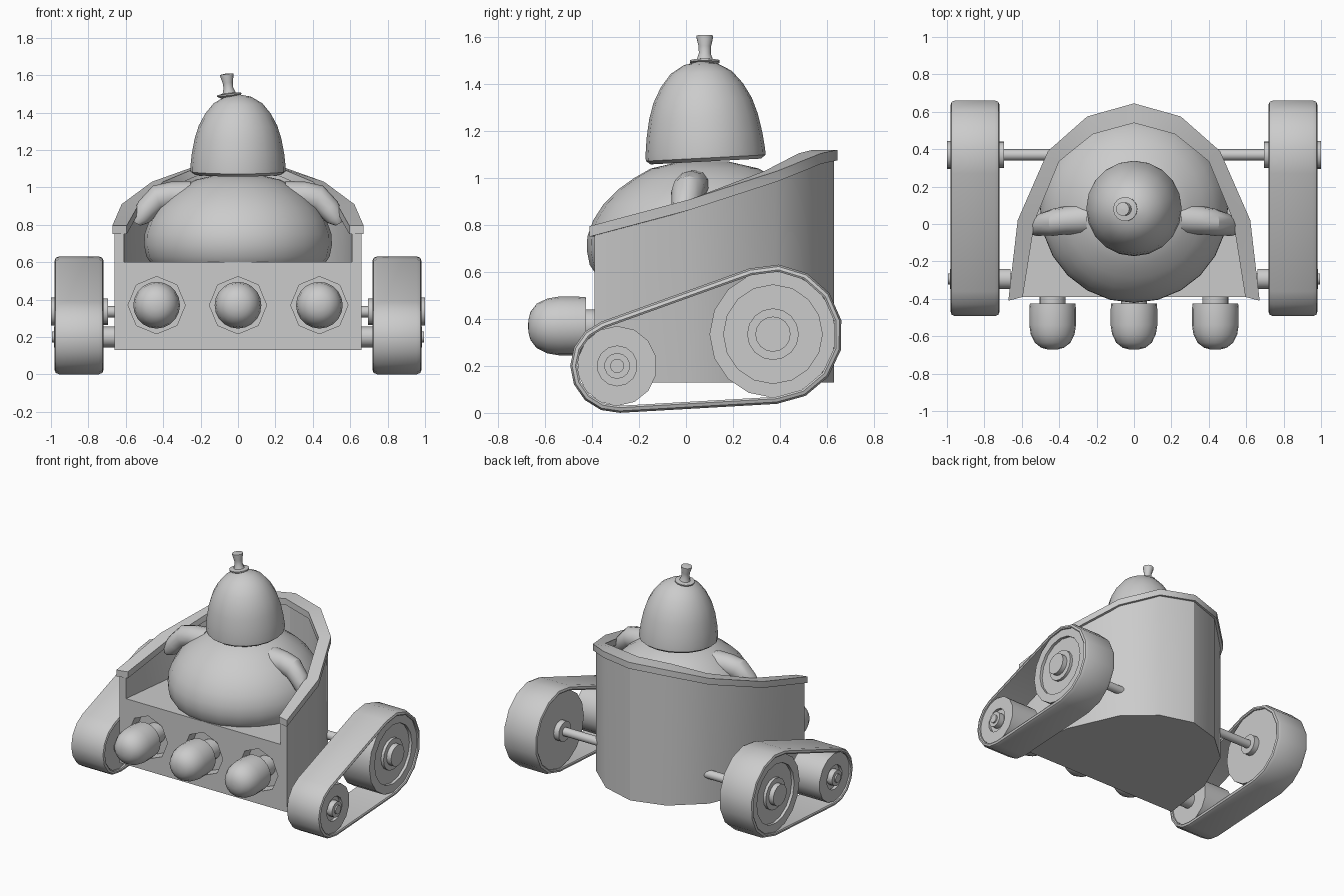
import bpy, bmesh, math
from mathutils import Vector, Matrix

if "Cube" in bpy.data.objects:
    bpy.data.objects.remove(bpy.data.objects["Cube"])

grey = bpy.data.materials.new("plain_grey")
grey.diffuse_color = (0.6, 0.6, 0.6, 1)
grey.use_nodes = True
grey.node_tree.nodes["Principled BSDF"].inputs["Base Color"].default_value = grey.diffuse_color


def smooth(ob, angle=32):
    bpy.ops.object.select_all(action='DESELECT')
    ob.select_set(True)
    bpy.context.view_layer.objects.active = ob
    bpy.ops.object.shade_smooth_by_angle(angle=math.radians(angle))


def make(name, verts, faces, matrix=None):
    """Mesh object from vertices and faces with outward normals."""
    me = bpy.data.meshes.new(name)
    me.from_pydata([tuple(v) for v in verts], [], faces)
    bm = bmesh.new()
    bm.from_mesh(me)
    bmesh.ops.remove_doubles(bm, verts=bm.verts, dist=1e-5)
    if matrix:
        bmesh.ops.transform(bm, matrix=matrix, verts=bm.verts)
    bmesh.ops.recalc_face_normals(bm, faces=bm.faces)
    bm.to_mesh(me)
    bm.free()
    me.materials.append(grey)
    ob = bpy.data.objects.new(name, me)
    bpy.context.collection.objects.link(ob)
    smooth(ob)
    return ob


def sweep(name, rings, closed=False, caps=True, matrix=None):
    """Skin a row of equal-sized rings."""
    n = len(rings[0])
    verts = [v for r in rings for v in r]
    faces = []
    for i in range(len(rings) if closed else len(rings) - 1):
        j = (i + 1) % len(rings)
        for k in range(n):
            m = (k + 1) % n
            faces.append((i * n + k, i * n + m, j * n + m, j * n + k))
    if caps and not closed:
        faces += [tuple(range(n)), tuple(range(len(verts) - n, len(verts)))]
    return make(name, verts, faces, matrix)


def lathe(name, profile, segs, matrix):
    """Turn (radius, height) points about the local z axis."""
    rings = []
    for r, h in profile:
        r = max(r, 0.002)
        rings.append([(r * math.cos(2 * math.pi * k / segs),
                       r * math.sin(2 * math.pi * k / segs), h) for k in range(segs)])
    return sweep(name, rings, matrix=matrix)


def mirrored(pts):
    """Right half outline (front to rear centre) to a full right-to-left outline."""
    return pts + [(-x, *rest) for x, *rest in reversed(pts[:-1])]


# Hull tub: outline with wall top height, inner outline, floor at 0.6
outer = mirrored([(.66, -.39, .775), (.605, .02, .88), (.445, .38, 1.0), (.24, .56, 1.07), (0, .63, 1.09)])
inner = mirrored([(.61, -.39, .775), (.56, .02, .88), (.405, .35, 1.0), (.215, .52, 1.07), (0, .585, 1.09)])
n = len(outer)
verts = ([(x, y, .13) for x, y, z in outer] + list(outer) + list(inner)
         + [(x, y, .6) for x, y, z in inner])
faces = [tuple(range(n)), tuple(range(3 * n, 4 * n))]
for i in range(n - 1):
    for row in range(3):
        a = row * n + i
        faces.append((a, a + 1, a + n + 1, a + n))
faces.append((0, n, 2 * n, 3 * n, 4 * n - 1, 3 * n - 1, 2 * n - 1, n - 1))
hull = make("hull", verts, faces)

# Rim along the top of the wall
rim_out = mirrored([(.672, -.41, .795), (.622, .02, .91), (.46, .39, 1.03), (.25, .575, 1.105), (0, .645, 1.12)])
rim_in = mirrored([(.595, -.39, .795), (.53, .02, .91), (.40, .335, 1.03), (.22, .48, 1.105), (0, .54, 1.12)])
rings = []
for o, i in zip(rim_out, rim_in):
    drop = Vector((0, 0, -.045))
    rings.append([Vector(o), Vector(i), Vector(i) + drop, Vector(o) + drop])
rim = sweep("rim", rings)

# Lamps standing in octagonal recesses in the hull front
lamp_profile = [(0, .28), (.07, .28), (.07, .425), (.122, .425), (.125, .46), (.125, .54),
                (.117, .59), (.095, .635), (.06, .662), (.025, .671), (0, .672)]
for name, x in (("left", -.435), ("middle", 0), ("right", .435)):
    turn = Matrix.Translation((x, 0, .37)) @ Matrix.Rotation(math.pi / 2, 4, 'X')
    cutter = lathe(name + "_recess_cutter", [(.153, .30), (.153, .5)], 8, turn)
    cutter.hide_render = True
    mod = hull.modifiers.new("recess", 'BOOLEAN')
    mod.object = cutter
    mod.operation = 'DIFFERENCE'
    mod.solver = 'EXACT'
    bpy.context.view_layer.objects.active = hull
    bpy.ops.object.modifier_apply(modifier=mod.name)
    bpy.data.objects.remove(cutter)
    lathe(name + "_lamp", lamp_profile, 20, turn)
smooth(hull)

# Round body, head and stalk
centre = Matrix.Translation((0, .08, 0))
lathe("body", [(0, .6), (.47, .6), (.49, .63), (.502, .69), (.50, .75), (.475, .82), (.43, .89),
               (.37, .95), (.30, 1.0), (.23, 1.04), (.1, 1.07), (0, 1.07)], 24, centre)
tilt = Matrix.Translation((0, .085, 1.06)) @ Matrix.Rotation(math.radians(3), 4, 'X')
lathe("head", [(0, .01), (.235, .01), (.255, .025), (.255, .05), (.247, .12), (.232, .2), (.21, .27),
               (.175, .335), (.13, .39), (.07, .425), (0, .438)], 20, tilt)
lean = Matrix.Translation((-.045, .08, 1.48)) @ Matrix.Rotation(math.radians(-7), 4, 'Y')
lathe("stalk", [(0, 0), (.045, 0), (.065, .012), (.065, .02), (.035, .024), (.026, .05), (.027, .08),
                (.036, .118), (.036, .126), (0, .13)], 14, lean)

# Belt outline round both wheels: (y, z) centres, radii and tangent angles
small, small_r = Vector((-.293, .2)), .2
big, big_r = Vector((.37, .335)), .297
gap = big - small
phi = math.atan2(gap.y, gap.x)
off = math.acos((small_r - big_r) / gap.length)
belt = []
for c, r, a0, a1, steps in ((big, big_r, phi - off, phi + off, 8),
                            (small, small_r, phi + off, phi - off + 2 * math.pi, 7)):
    for k in range(steps + 1):
        belt.append((c, r, a0 + (a1 - a0) * k / steps))

big_profile = [(0, .42), (.03, .42), (.03, .695), (.07, .695), (.07, .735), (.27, .735), (.27, .965),
               (.21, .965), (.21, .945), (.11, .945), (.11, .965), (.075, .965), (.075, 1), (0, 1)]
small_profile = [(0, .56), (.03, .56), (.03, .66), (.055, .66), (.055, .735), (.17, .735), (.17, .965),
                 (.085, .965), (.085, .945), (.055, .945), (.055, .985), (.03, .985), (.03, .995), (0, .995)]

# Tracks, wheels and arms on both sides
for side, s in (("left", -1), ("right", 1)):
    rings = []
    for c, r, a in belt:
        ring = []
        for x, inset in ((.72, .022), (.725, .008), (.745, 0), (.955, 0), (.975, .008), (.98, .022),
                         (.975, .03), (.725, .03)):
            ring.append((s * x, c.x + (r - inset) * math.cos(a), c.y + (r - inset) * math.sin(a)))
        rings.append(ring)
    sweep(side + "_track_belt", rings, closed=True)
    for name, c, prof, segs in (("rear_wheel", big, big_profile, 16), ("front_wheel", small, small_profile, 14)):
        turn = Matrix.Translation((0, c.x, c.y)) @ Matrix.Rotation(s * math.pi / 2, 4, 'Y')
        lathe(side + "_" + name, prof, segs, turn)

    # Short drooping arm: tapered rings along a bent path
    path = [(.26, .03, .95, .085), (.36, .02, .955, .075), (.43, .01, .94, .073),
            (.485, 0, .885, .062), (.52, -.015, .835, .05), (.54, -.025, .805, .02)]
    bend = [5, 0, -20, -50, -60, -60]
    rings = []
    for (x, y, z, r), deg in zip(path, bend):
        a = math.radians(deg)
        up = Vector((-math.sin(a), 0, math.cos(a)))
        ring = []
        for k in range(12):
            t = 2 * math.pi * k / 12
            v = Vector((x, y, z)) + up * r * math.cos(t) + Vector((0, r * math.sin(t), 0))
            ring.append((s * v.x, v.y, v.z))
        rings.append(ring)
    sweep(side + "_arm", rings)
